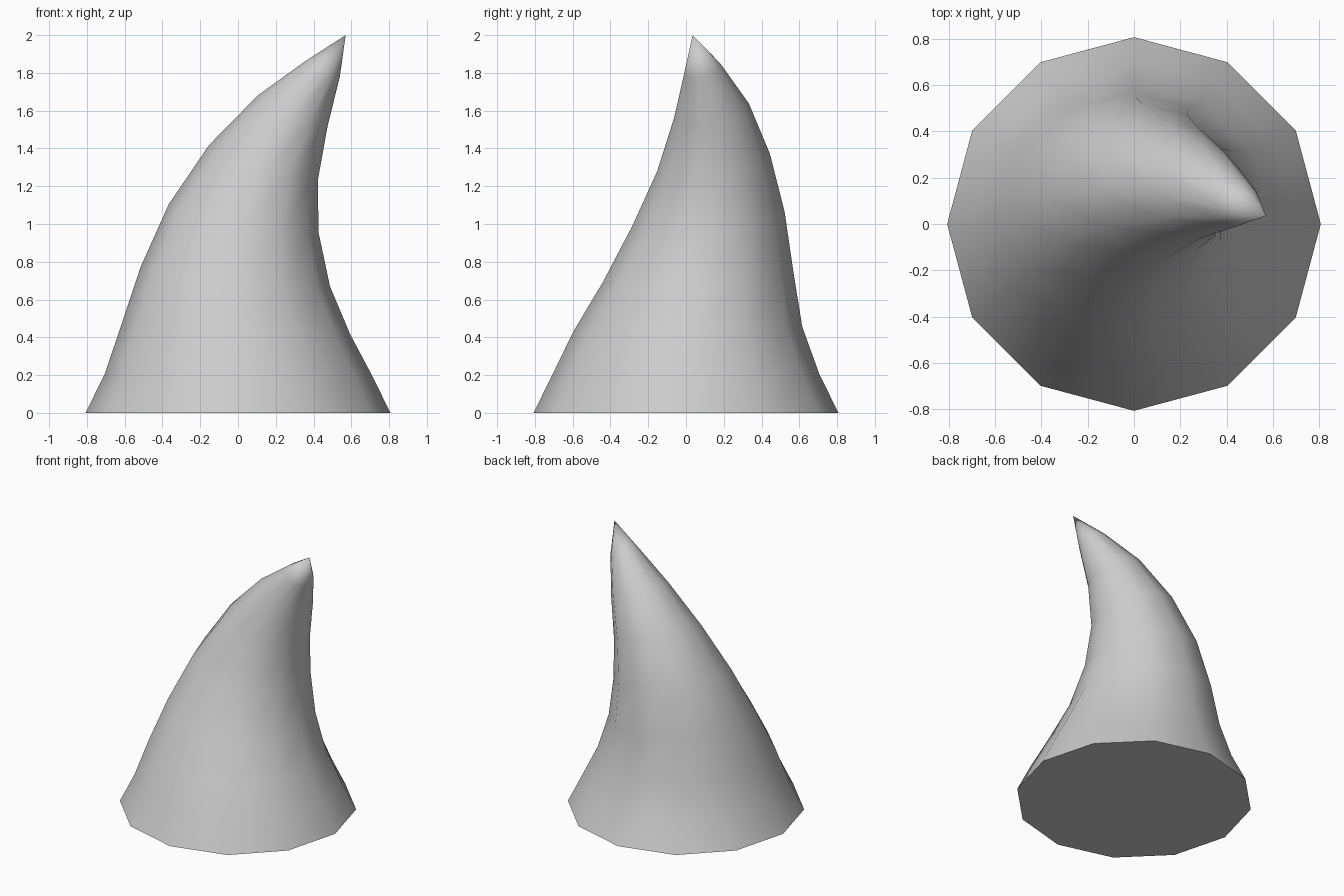
import bpy, bmesh, math
from mathutils import Vector

if "Cube" in bpy.data.objects:
    bpy.data.objects.remove(bpy.data.objects["Cube"])

SIDES = 12
# spine rings: centre, tilt direction (normal x, y with z = 1); radius shrinks evenly to the tip
RINGS = [
    ((0, 0, 0), (0, 0)),
    ((0, 0, 0.205), (0, 0)),
    ((-0.01, 0.01, 0.445), (0.05, -0.02)),
    ((-0.015, 0.065, 0.72), (0.10, -0.05)),
    ((0.03, 0.12, 1.03), (0.19, -0.09)),
    ((0.135, 0.145, 1.325), (0.33, -0.17)),
    ((0.29, 0.135, 1.60), (0.45, -0.21)),
    ((0.447, 0.087, 1.82), (0.47, -0.30)),
]
TIP = (0.57, 0.035, 2.0)
RADIUS = 0.807

bm = bmesh.new()
loops = []
for i, (centre, tilt) in enumerate(RINGS):
    rot = Vector((0, 0, 1)).rotation_difference(Vector((*tilt, 1)))
    r = RADIUS * (1 - i / len(RINGS))
    loop = []
    for k in range(SIDES):
        a = math.tau * k / SIDES
        p = Vector((r * math.cos(a), r * math.sin(a), 0))
        loop.append(bm.verts.new(Vector(centre) + rot @ p))
    loops.append(loop)

# side walls
for low, high in zip(loops, loops[1:]):
    for k in range(SIDES):
        n = (k + 1) % SIDES
        bm.faces.new((low[k], low[n], high[n], high[k]))

# pointed tip and flat base
tip = bm.verts.new(TIP)
for k in range(SIDES):
    bm.faces.new((loops[-1][k], loops[-1][(k + 1) % SIDES], tip))
bm.faces.new(loops[0][::-1])

mesh = bpy.data.meshes.new("horn")
bm.to_mesh(mesh)
bm.free()
horn = bpy.data.objects.new("horn", mesh)
bpy.context.collection.objects.link(horn)

# smooth sides, sharp base rim
bpy.context.view_layer.objects.active = horn
horn.select_set(True)
bpy.ops.object.shade_smooth_by_angle(angle=math.radians(50))
